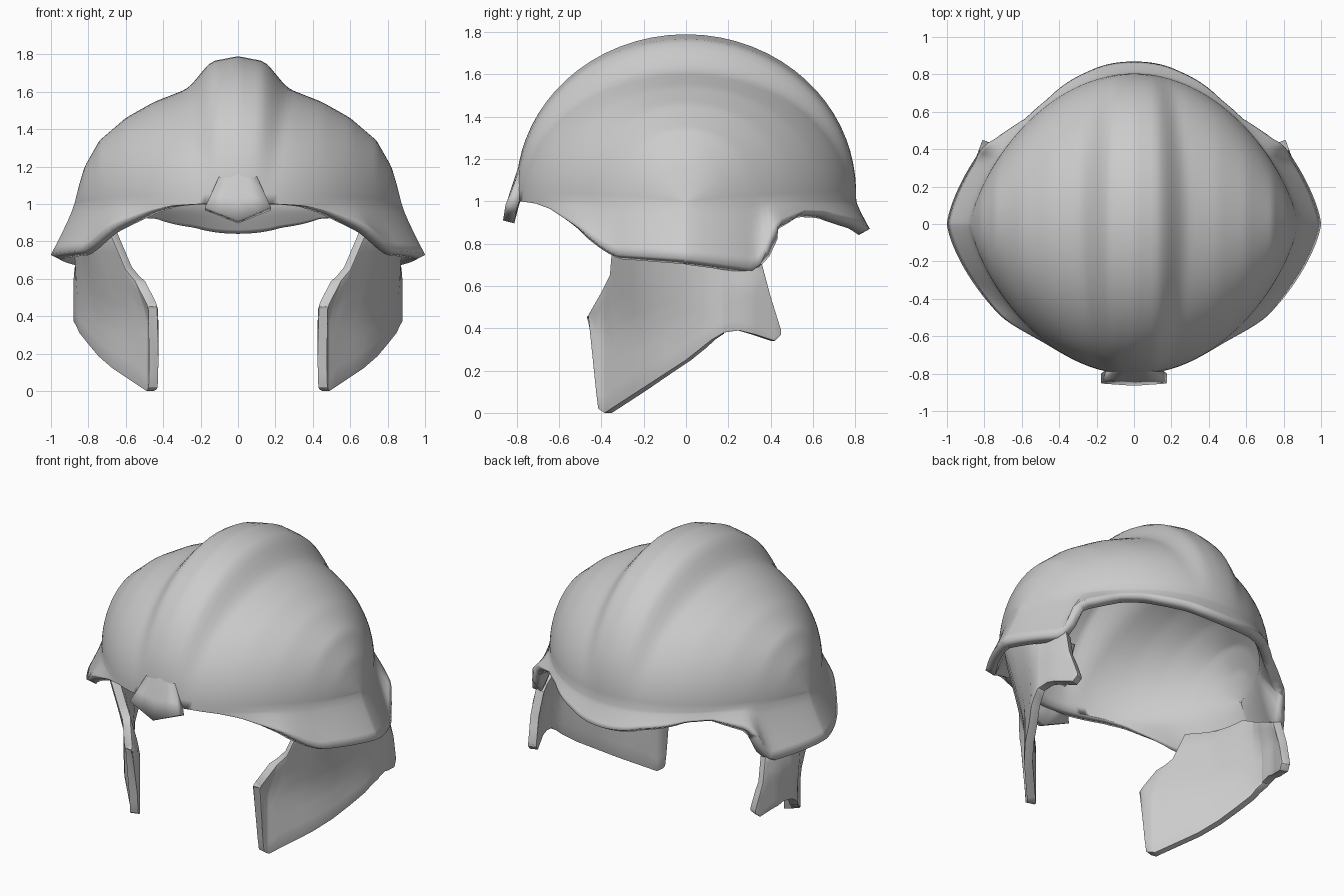
import bpy, bmesh, math

cube = bpy.data.objects.get("Cube")
if cube:
    bpy.data.objects.remove(cube, do_unlink=True)

metal = bpy.data.materials.new("light grey metal")
metal.use_nodes = True
grey = (0.6, 0.6, 0.6, 1)
metal.diffuse_color = grey
metal.node_tree.nodes["Principled BSDF"].inputs["Base Color"].default_value = grey


def interp(table, v):
    """Piecewise linear lookup in a list of (key, value) pairs."""
    if v <= table[0][0]:
        return table[0][1]
    for (a, fa), (b, fb) in zip(table, table[1:]):
        if v <= b:
            return fa + (fb - fa) * (v - a) / (b - a)
    return table[-1][1]


def smoothstep(a, b, v):
    t = max(0, min(1, (v - a) / (b - a)))
    return t * t * (3 - 2 * t)


def skin(bm, rows):
    """Join rows of vertices with quads."""
    for low, high in zip(rows, rows[1:]):
        for i in range(len(low) - 1):
            bm.faces.new((low[i], low[i + 1], high[i + 1], high[i]))


def finish(name, bm, thickness, bevel=0.0, angle=40):
    bmesh.ops.remove_doubles(bm, verts=bm.verts, dist=0.0005)
    bmesh.ops.recalc_face_normals(bm, faces=bm.faces)
    # Open shells must face away from the middle of the helmet
    score = sum(f.normal.dot(f.calc_center_median()) * f.calc_area() for f in bm.faces)
    if score < 0:
        bmesh.ops.reverse_faces(bm, faces=bm.faces)
    mesh = bpy.data.meshes.new(name)
    bm.to_mesh(mesh)
    bm.free()
    mesh.materials.append(metal)
    obj = bpy.data.objects.new(name, mesh)
    bpy.context.collection.objects.link(obj)
    solid = obj.modifiers.new("thickness", 'SOLIDIFY')
    solid.thickness = thickness
    solid.offset = -1
    if bevel:
        mod = obj.modifiers.new("soft edges", 'BEVEL')
        mod.width = bevel
        mod.segments = 2
        mod.limit_method = 'ANGLE'
        mod.angle_limit = math.radians(45)
    bpy.ops.object.select_all(action='DESELECT')
    obj.select_set(True)
    bpy.context.view_layer.objects.active = obj
    bpy.ops.object.shade_smooth_by_angle(angle=math.radians(angle))


# Bowl: arcs from front to back, with a raised central crest
COLUMNS, ARC = 90, 36
CENTRE = 1.0
HALF_WIDTH, HALF_DEPTH = 0.875, 0.805
roof = [(0, .67), (.26, .62), (.45, .545), (.6, .46), (.74, .34),
        (.82, .2), (.85, .1), (HALF_WIDTH, 0)]
front_rim = [(-.79, 1), (-.72, .99), (-.65, .965), (-.5, .87), (-.4, .785),
             (-.34, .75), (0, .73)]
back_rim = [(0, .73), (.34, .68), (.375, .74), (.4, .84), (.45, .9),
            (.6, .955), (.7, .95), (.83, .905), (.87, .87)]


def outline(u, width, depth):
    """Rounded lozenge seen from above."""
    return width * math.sin(u), depth * max(0, math.cos(u)) ** 1.42


bm = bmesh.new()
angles = [-math.pi / 2 + math.pi * i / COLUMNS for i in range(COLUMNS + 1)]
rows = []
for u in angles:
    x, depth = outline(u, HALF_WIDTH, HALF_DEPTH)
    height = interp(roof, abs(x))
    row = []
    for k in range(ARC + 1):
        phi = math.pi * k / ARC
        lift = math.sin(phi)
        narrow = 0.6 + 0.4 * lift
        crest = 0.12 * lift ** 1.6 * (1 - smoothstep(.12, .29, abs(x) / narrow))
        row.append(bm.verts.new((x, -(depth + crest) * math.cos(phi),
                                 CENTRE + (height + crest) * lift)))
    rows.append(row)
skin(bm, rows)

# Flared skirt below the bowl, with arched openings front and back
for side, table, depth in ((-1, front_rim, .815), (1, back_rim, .87)):
    levels = []
    for step in range(7):
        t = step / 6
        level = []
        for u in angles:
            x0, y0 = outline(u, HALF_WIDTH, HALF_DEPTH)
            x1, y1 = outline(u, 1.0, depth)
            rim = interp(table, side * y1)
            flare = t ** 1.15 * smoothstep(0, .14, CENTRE - rim)
            level.append(bm.verts.new((x0 + (x1 - x0) * flare,
                                       side * (y0 + (y1 - y0) * flare),
                                       CENTRE + (rim - CENTRE) * t)))
        levels.append(level)
    skin(bm, levels)
finish("helmet_shell", bm, 0.06, angle=60)

# Brow plate: pointed tab that the crest runs into
bm = bmesh.new()
rows = []
for z, half, y, tip in ((1.4, .07, -.67, 0), (1.25, .085, -.76, 0), (1.15, .1, -.797, 0),
                        (1.05, .145, -.837, .02), (.985, .175, -.865, .075)):
    rows.append([bm.verts.new((half * s, y + .012 * abs(s), z - tip * (1 - abs(s))))
                 for s in (-1, -.5, 0, .5, 1)])
skin(bm, rows)
finish("brow_plate", bm, 0.055, angle=50)

# Cheek guards: curved plates hanging inside the skirt
bottom = [(-.46, .44), (-.425, .1), (-.415, .02), (-.385, 0), (-.2, .12), (0, .25),
          (.12, .345), (.18, .38), (.25, .39), (.33, .37), (.42, .34), (.45, .37)]
top = [(-.46, .465), (-.4, .57), (-.36, .65), (-.345, .84), (0, .86),
       (.2, .78), (.36, .7), (.4, .55), (.45, .39)]
curve = [(-.46, .465), (-.39, .485), (-.2, .67), (-.1, .745), (0, .8),
         (.08, .85), (.17, .88), (.3, .865), (.45, .81)]
stations = sorted({y for y, _ in bottom + top + curve} | {-.3, -.25})
for name, side in (("left_cheek_guard", 1), ("right_cheek_guard", -1)):
    bm = bmesh.new()
    rows = []
    for y in stations:
        low, high = interp(bottom, y), interp(top, y)
        row = []
        for k in range(9):
            z = low + (high - low) * k / 8
            lean = max(0, z - .4) * .35 * max(0, min(1, (.17 - y) / .4))
            tuck = max(0, z - .6) * .25 * smoothstep(.05, .3, y)
            row.append(bm.verts.new((side * (interp(curve, y) + lean - tuck), y, z)))
        rows.append(row)
    skin(bm, rows)
    finish(name, bm, 0.05, bevel=0.012)
